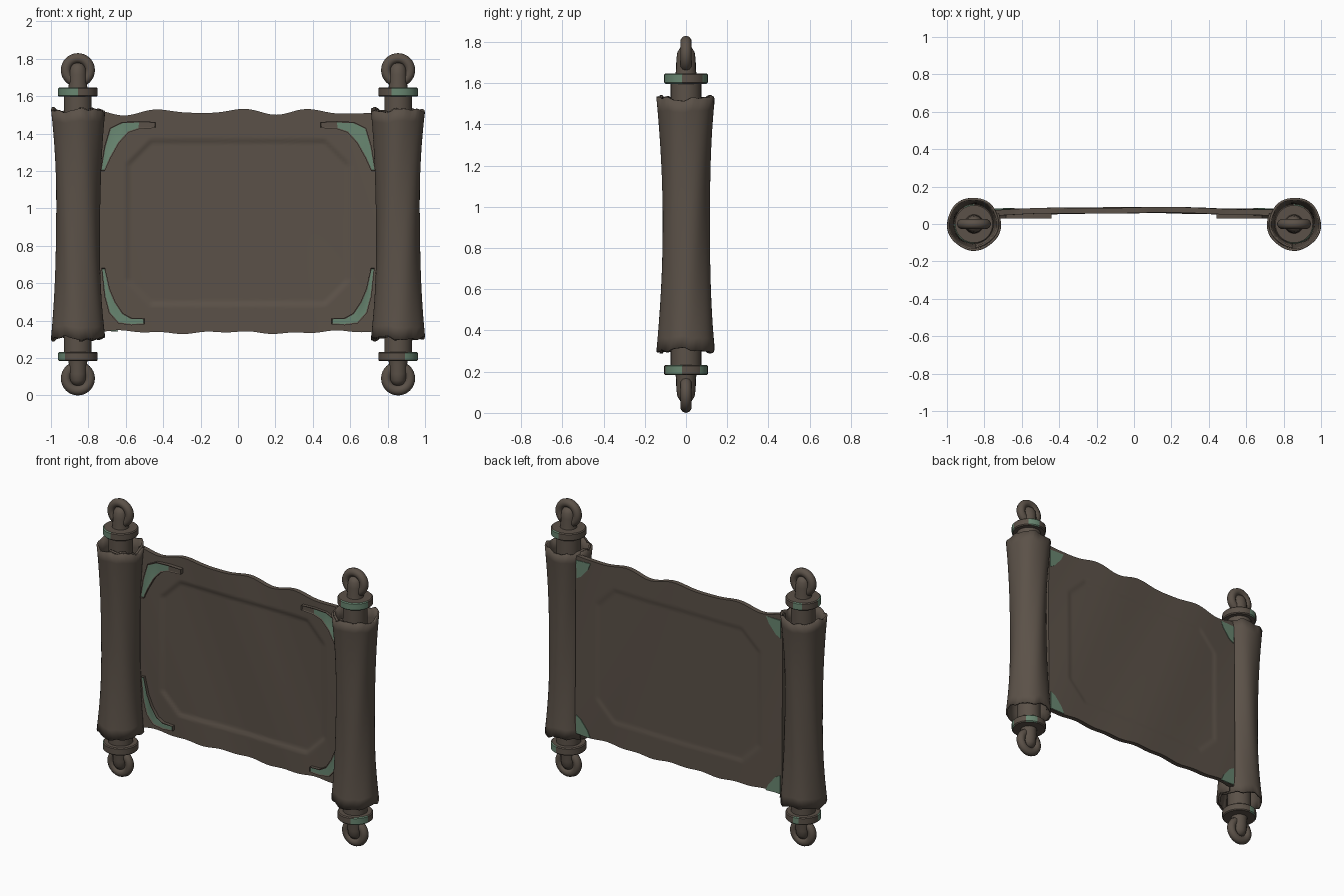
import bpy, bmesh, math
from math import sin, cos, pi, radians
from mathutils import Matrix, Vector

cube = bpy.data.objects.get("Cube")
if cube:
    bpy.data.objects.remove(cube)

MID = 0.915       # mid height, ends mirror about it
ROLL_X = 0.856


def material(name, rgb):
    m = bpy.data.materials.new(name)
    m.use_nodes = True
    m.diffuse_color = (*rgb, 1)
    m.node_tree.nodes["Principled BSDF"].inputs["Base Color"].default_value = (*rgb, 1)
    return m


BROWN = material("aged brown", (0.105, 0.083, 0.065))
GREEN = material("verdigris green", (0.14, 0.24, 0.165))


def finish(bm, name, angle=35):
    bmesh.ops.recalc_face_normals(bm, faces=bm.faces)
    mesh = bpy.data.meshes.new(name)
    bm.to_mesh(mesh)
    bm.free()
    ob = bpy.data.objects.new(name, mesh)
    bpy.context.collection.objects.link(ob)
    mesh.materials.append(BROWN)
    mesh.materials.append(GREEN)
    bpy.ops.object.select_all(action='DESELECT')
    ob.select_set(True)
    bpy.context.view_layer.objects.active = ob
    bpy.ops.object.shade_smooth_by_angle(angle=radians(angle))
    return ob


def lathe(bm, profile, steps=32):
    verts = [bm.verts.new((r, 0, z)) for r, z in profile]
    edges = [bm.edges.new(p) for p in zip(verts, verts[1:])]
    bmesh.ops.spin(bm, geom=verts + edges, cent=(0, 0, 0), axis=(0, 0, 1),
                   angle=2 * pi, steps=steps, use_merge=True)
    bmesh.ops.remove_doubles(bm, verts=bm.verts, dist=1e-5)


def place(bm, side, end):
    # Profiles are drawn for the upper end, relative to mid height
    bmesh.ops.transform(bm, verts=bm.verts, matrix=Matrix.Translation((side * ROLL_X, 0, MID))
                        @ Matrix.Diagonal((1, 1, end, 1)))


# Wooden rod, flange, knob and ring at each roll end
def rod_end(side, end, label, patches):
    bm = bmesh.new()
    lathe(bm, [(0, 0), (0.074, 0), (0.074, 0.69), (0, 0.69)])
    place(bm, side, end)
    finish(bm, label + "_rod")

    bm = bmesh.new()
    lathe(bm, [(0, 0.682), (0.1, 0.682), (0.106, 0.688), (0.106, 0.726),
               (0.1, 0.732), (0, 0.732)], 36)
    place(bm, side, end)
    for f in bm.faces:
        c = f.calc_center_median()
        a = math.degrees(math.atan2(c.y, c.x - side * ROLL_X)) % 360
        if math.hypot(c.x - side * ROLL_X, c.y) > 0.09:
            f.material_index = int(any(lo < a < hi for lo, hi in patches))
    finish(bm, label + "_flange")

    bm = bmesh.new()
    lathe(bm, [(0, 0.725), (0.052, 0.725), (0.048, 0.75), (0.047, 0.8), (0.042, 0.835),
               (0.028, 0.857), (0, 0.865)], 20)
    place(bm, side, end)
    finish(bm, label + "_knob", 60)

    bm = bmesh.new()
    n, m, major, minor = 32, 10, 0.064, 0.027
    grid = [[bm.verts.new(((major + minor * cos(b)) * cos(a), minor * sin(b),
                           0.824 + (major + minor * cos(b)) * sin(a)))
             for b in (2 * pi * j / m for j in range(m))]
            for a in (2 * pi * i / n for i in range(n))]
    for i in range(n):
        for j in range(m):
            p, q, k = grid[i], grid[(i + 1) % n], (j + 1) % m
            bm.faces.new((p[j], q[j], q[k], p[k]))
    place(bm, side, end)
    finish(bm, label + "_ring", 60)


rod_end(-1, 1, "right_upper", [(180, 275), (85, 125)])
rod_end(-1, -1, "right_lower", [(180, 235), (85, 115)])
rod_end(1, 1, "left_upper", [(255, 350), (55, 90)])
rod_end(1, -1, "left_lower", [(295, 350), (45, 85)])


# Rolled sheet: a flared spiral tube with ragged ends
def roll(side, name):
    bm = bmesh.new()
    n, m, turns = 64, 20, 1.3
    rows = []
    for i in range(n + 1):
        t = i / n
        a = radians(22) - 2 * pi * turns * t
        inward = 0.016 * max(0, t - 0.35) / 0.65
        ragged = 0.008 * sin(3 * a + side) + 0.005 * sin(7 * a) + 0.003 * sin(13 * a + 1)
        row = []
        for j in range(m + 1):
            u = 2 * j / m - 1
            z = MID + 0.607 * u + ragged * u ** 5 + 0.008 * t * u
            r = 0.118 + 0.027 * abs(u) ** 2.3 - inward + 0.002 * sin(5 * a + 3 * u)
            row.append(bm.verts.new((side * (ROLL_X - r * cos(a)), r * sin(a) + 0.003, z)))
        rows.append(row)
    for p, q in zip(rows, rows[1:]):
        for j in range(m):
            bm.faces.new((p[j], q[j], q[j + 1], p[j + 1]))
    ob = finish(bm, name, 50)
    mod = ob.modifiers.new("wall", 'SOLIDIFY')
    mod.thickness = 0.012
    # Normals may face either way, so thicken towards the axis
    f = ob.data.polygons[0]
    outward = f.normal.dot(f.center - Vector((side * ROLL_X, 0, f.center.z))) > 0
    mod.offset = -1 if outward else 1


roll(-1, "right_roll")
roll(1, "left_roll")


# Hanging sheet with wavy edges and a recessed panel with cut corners
def sheet_y(x, z, front):
    dx, dz = abs(x), abs(z - 0.925)
    d = max(dx - 0.59, dz - 0.435, (dx + dz - 0.9) / 1.41)
    k = min(1, max(0, 0.5 - d / 0.022))
    k = k * k * (3 - 2 * k)
    middle = 0.062 + 0.013 * (1 - (x / 0.74) ** 2) + 0.003 * sin(9 * x + 4 * z)
    return middle + (-0.016 + 0.009 * k if front else 0.014 - 0.005 * k)


bm = bmesh.new()
nx, nz = 110, 84
layers = []
for front in (True, False):
    grid = []
    for i in range(nx + 1):
        x = 0.755 * (2 * i / nx - 1)
        top = 1.518 + 0.012 * cos(5 * pi * x) + 0.005 * sin(23 * x) - 0.012 * x * x
        low = 0.336 + 0.005 * sin(11 * x + 2) + 0.004 * sin(27 * x) + 0.01 * x * x
        zs = [low + (top - low) * j / nz for j in range(nz + 1)]
        grid.append([bm.verts.new((x, sheet_y(x, z, front), z)) for z in zs])
    for p, q in zip(grid, grid[1:]):
        for j in range(nz):
            bm.faces.new((p[j], q[j], q[j + 1], p[j + 1]))
    layers.append(grid)
rim = [e for e in bm.edges if e.is_boundary]
bmesh.ops.bridge_loops(bm, edges=rim)
finish(bm, "parchment_sheet", 40)

# Curved corner mounts: raised brown rim, green inlay
UPPER = [((0.44, 1.462), (0.44, 1.43)), ((0.53, 1.466), (0.53, 1.424)),
         ((0.62, 1.462), (0.585, 1.405)), ((0.685, 1.43), (0.635, 1.35)),
         ((0.715, 1.33), (0.68, 1.27)), ((0.735, 1.2), (0.712, 1.2))]
LOWER = [((0.5, 0.38), (0.5, 0.412)), ((0.57, 0.375), (0.57, 0.415)),
         ((0.64, 0.385), (0.615, 0.44)), ((0.69, 0.44), (0.655, 0.5)),
         ((0.715, 0.53), (0.685, 0.57)), ((0.73, 0.68), (0.71, 0.68))]


def corner(side, strip, name):
    bm = bmesh.new()
    pairs = [[bm.verts.new((side * x, 0.03, z)) for x, z in p] for p in strip]
    faces = [bm.faces.new((a[0], b[0], b[1], a[1])) for a, b in zip(pairs, pairs[1:])]
    back = bmesh.ops.extrude_face_region(bm, geom=faces)["geom"]
    bmesh.ops.translate(bm, vec=(0, 0.028, 0),
                        verts=[v for v in back if isinstance(v, bmesh.types.BMVert)])
    bmesh.ops.recalc_face_normals(bm, faces=bm.faces)
    front = [f for f in bm.faces if all(v.co.y < 0.031 for v in f.verts)]
    bmesh.ops.inset_region(bm, faces=front, thickness=0.007, depth=-0.004)
    for f in front:
        x, z = abs(f.calc_center_median().x), f.calc_center_median().z
        f.material_index = int(x > 0.52)
    finish(bm, name, 30)


# Green triangular patch wrapping each back corner
def back_patch(side, end, name):
    bm = bmesh.new()
    outline = [(0.745, 0.57), (0.64, 0.573), (0.66, 0.53), (0.71, 0.47), (0.745, 0.45)]
    face = bm.faces.new([bm.verts.new((side * x, sheet_y(x, MID + end * z, False) + 0.004,
                                       MID + end * z)) for x, z in outline])
    geom = bmesh.ops.extrude_face_region(bm, geom=[face])["geom"]
    bmesh.ops.translate(bm, vec=(0, -0.008, 0),
                        verts=[v for v in geom if isinstance(v, bmesh.types.BMVert)])
    for f in bm.faces:
        f.material_index = 1
    finish(bm, name)


for side, label in ((-1, "right"), (1, "left")):
    corner(side, UPPER, label + "_upper_corner")
    corner(side, LOWER, label + "_lower_corner")
    back_patch(side, 1, label + "_upper_back_patch")
    back_patch(side, -1, label + "_lower_back_patch")
